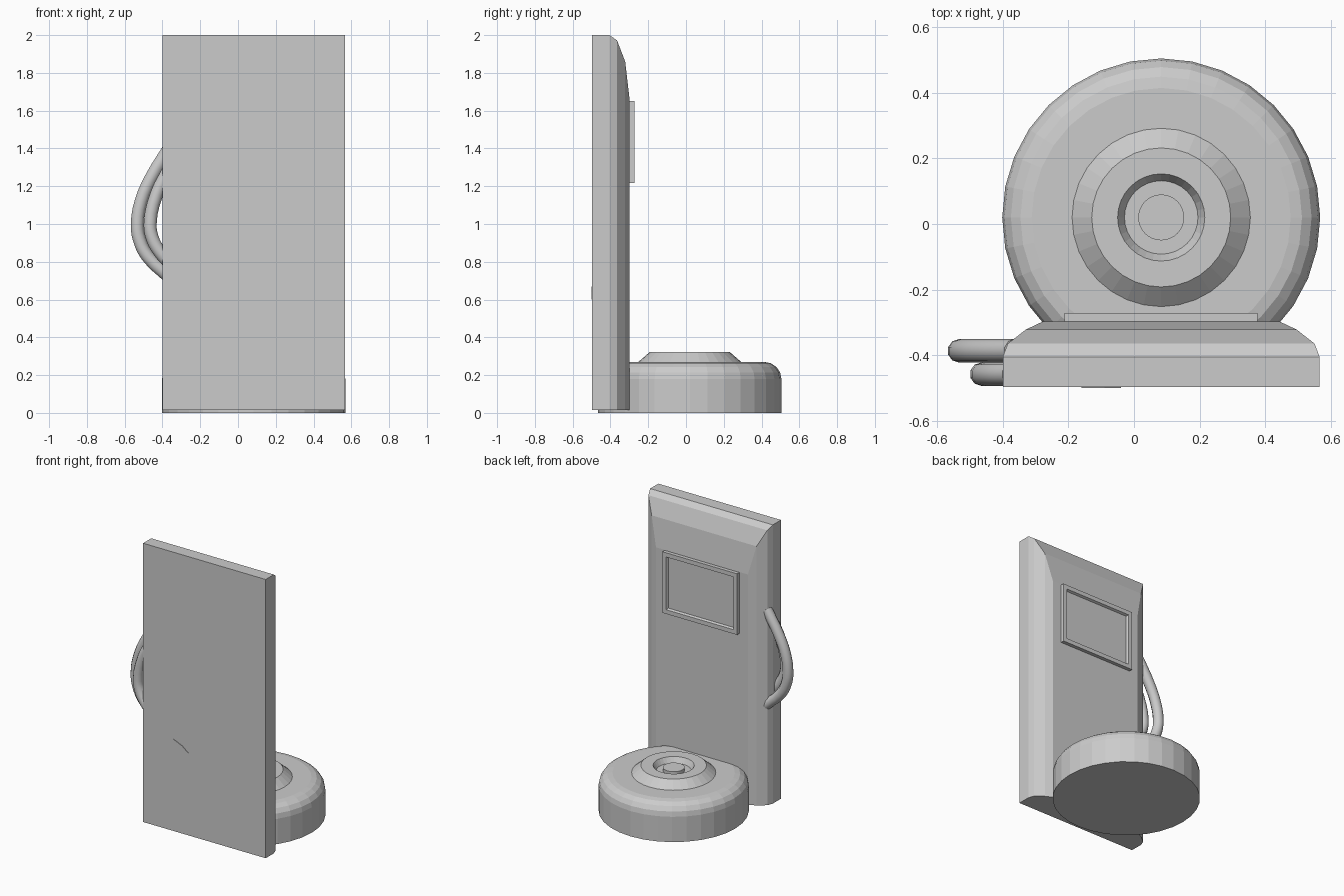
import bpy, bmesh, math

cube = bpy.data.objects.get("Cube")
if cube:
    bpy.data.objects.remove(cube, do_unlink=True)

grey = bpy.data.materials.new("light_grey")
grey.use_nodes = True
grey.diffuse_color = (0.6, 0.6, 0.6, 1)
grey.node_tree.nodes["Principled BSDF"].inputs["Base Color"].default_value = (0.6, 0.6, 0.6, 1)

CX = 0.083          # shared centre line of the panel and the base
LEFT, RIGHT = -0.40, 0.566
BOTTOM, TOP = 0.015, 2.0


def finish(bm, name):
    bmesh.ops.recalc_face_normals(bm, faces=bm.faces)
    mesh = bpy.data.meshes.new(name)
    bm.to_mesh(mesh)
    bm.free()
    obj = bpy.data.objects.new(name, mesh)
    bpy.context.collection.objects.link(obj)
    mesh.materials.append(grey)
    return obj


def loft(loops, name):
    """Bridge equal-length closed loops and cap both ends."""
    bm = bmesh.new()
    rings = [[bm.verts.new(p) for p in loop] for loop in loops]
    for a, b in zip(rings, rings[1:]):
        for i in range(len(a)):
            j = (i + 1) % len(a)
            bm.faces.new((a[i], a[j], b[j], b[i]))
    bm.faces.new(rings[0])
    bm.faces.new(rings[-1])
    return finish(bm, name)


def rect(x0, x1, z0, z1, y):
    return [(x0, y, z0), (x1, y, z0), (x1, y, z1), (x0, y, z1)]


def lathe(profile, name, sides=32, cy=0.02):
    """Turn a radius/height profile around the base's vertical axis."""
    turn = [2 * math.pi * i / sides for i in range(sides)]
    return loft([[(CX + r * math.cos(a), cy + r * math.sin(a), z) for a in turn]
                 for r, z in profile], name)


def tube(points, y, name, radius=0.036):
    curve = bpy.data.curves.new(name, 'CURVE')
    curve.dimensions = '3D'
    curve.bevel_depth = radius
    curve.bevel_resolution = 3
    curve.resolution_u = 3
    curve.use_fill_caps = True
    spline = curve.splines.new('BEZIER')
    spline.bezier_points.add(len(points) - 1)
    for bp, (x, z) in zip(spline.bezier_points, points):
        bp.co = (x, y, z)
        bp.handle_left_type = bp.handle_right_type = 'AUTO'
    obj = bpy.data.objects.new(name, curve)
    bpy.context.collection.objects.link(obj)
    curve.materials.append(grey)
    bpy.ops.object.select_all(action='DESELECT')
    obj.select_set(True)
    bpy.context.view_layer.objects.active = obj
    bpy.ops.object.convert(target='MESH')
    bpy.ops.object.shade_smooth_by_angle(angle=math.radians(50))


# Upright panel: depth, side inset and top drop of each level
levels = [(-0.497, 0, 0), (-0.405, 0, 0), (-0.365, 0.015, 0.028),
          (-0.322, 0.07, 0.14), (-0.298, 0.121, 0.345)]
loft([rect(LEFT + s, RIGHT - s, BOTTOM, TOP - d, y) for y, s, d in levels],
     "upright_panel")

# Screen: raised frame with a recessed display
screen = [(-0.31, 0), (-0.272, 0), (-0.272, 0.03), (-0.288, 0.037)]
loft([rect(-0.212 + i, 0.377 - i, 1.217 + i, 1.652 - i, y) for y, i in screen],
     "screen")

# Round base with a filleted top edge
fillet = [(0.395 + 0.09 * math.cos(a), 0.18 + 0.09 * math.sin(a))
          for a in (math.pi / 2 * k / 4 for k in range(5))]
lathe([(0.485, 0)] + fillet, "round_base")

# Raised collar with a shallow dish, and a button inside it
lathe([(0.272, 0.26), (0.272, 0.27), (0.212, 0.322), (0.133, 0.322), (0.112, 0.285)],
      "base_collar")
lathe([(0.07, 0.28), (0.07, 0.308)], "base_button")

# Two curved tubes on the side of the panel
tube([(-0.365, 1.40), (-0.462, 1.24), (-0.513, 1.12), (-0.533, 1.0),
      (-0.523, 0.92), (-0.48, 0.83), (-0.365, 0.72)], -0.387, "outer_tube")
tube([(-0.37, 1.28), (-0.43, 1.16), (-0.465, 1.0), (-0.455, 0.93),
      (-0.42, 0.86), (-0.36, 0.79)], -0.458, "inner_tube")

# Small sliver on the flat front of the panel
loft([[(-0.16, y, 0.67), (-0.10, y, 0.627), (-0.04, y, 0.6), (-0.09, y, 0.64)]
      for y in (-0.49, -0.5)], "front_sliver")
